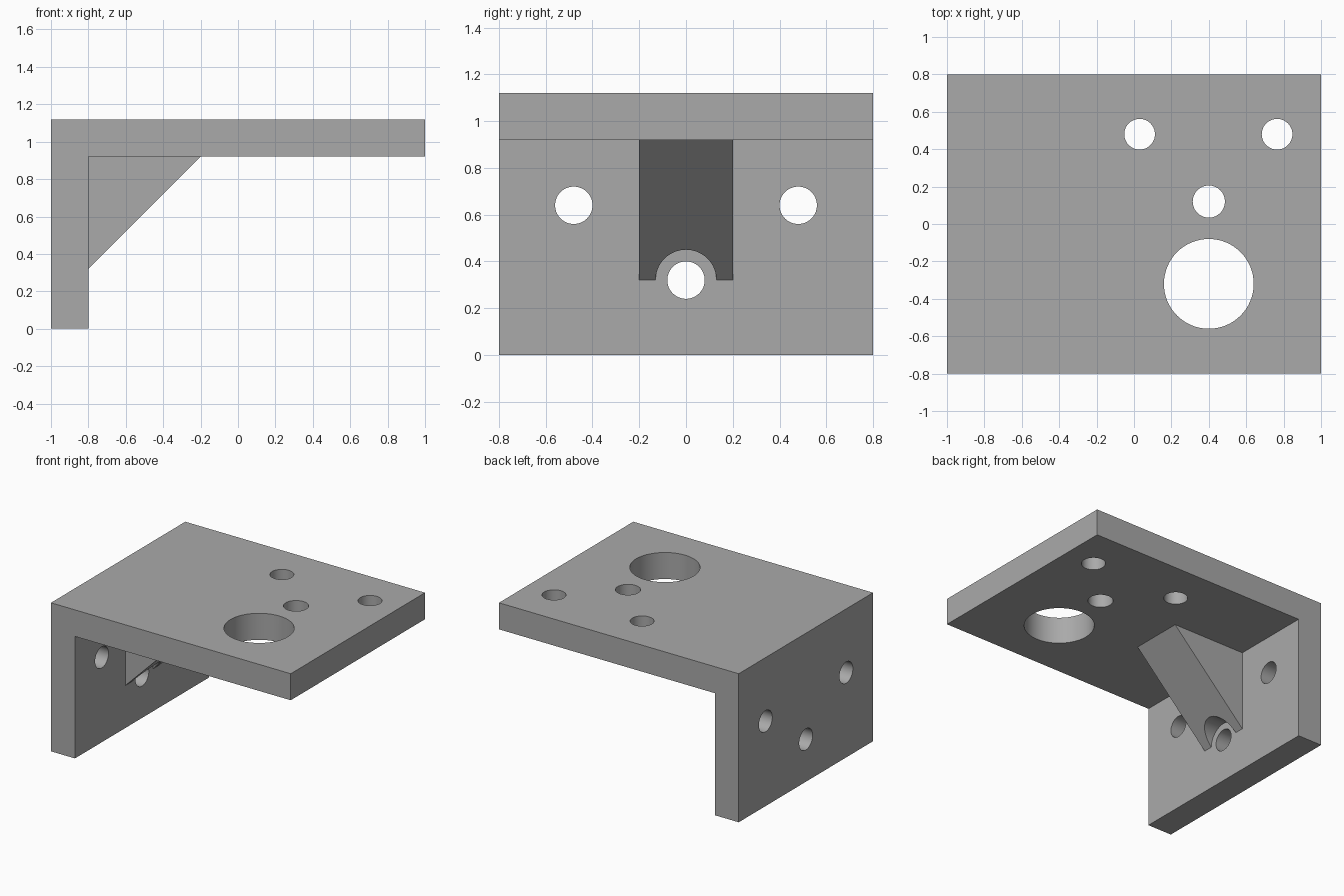
import bpy
import bmesh
from math import radians
from mathutils import Matrix, Vector

cube = bpy.data.objects.get("Cube")
if cube:
    bpy.data.objects.remove(cube, do_unlink=True)

grey = bpy.data.materials.new("plain grey")
grey.use_nodes = True
COLOR = (0.4, 0.4, 0.4, 1)
grey.diffuse_color = COLOR
grey.node_tree.nodes["Principled BSDF"].inputs["Base Color"].default_value = COLOR


def finish(name, bm):
    bmesh.ops.recalc_face_normals(bm, faces=bm.faces)
    mesh = bpy.data.meshes.new(name)
    bm.to_mesh(mesh)
    bm.free()
    mesh.materials.append(grey)
    obj = bpy.data.objects.new(name, mesh)
    bpy.context.collection.objects.link(obj)
    return obj


def extrude_profile(name, points, half_width):
    """Extrude an x-z outline symmetrically along y."""
    bm = bmesh.new()
    face = bm.faces.new([bm.verts.new((x, -half_width, z)) for x, z in points])
    new = bmesh.ops.extrude_face_region(bm, geom=[face])["geom"]
    verts = [v for v in new if isinstance(v, bmesh.types.BMVert)]
    bmesh.ops.translate(bm, vec=(0, 2 * half_width, 0), verts=verts)
    return finish(name, bm)


def drill(name, center, radius, depth, axis):
    """Hidden cylinder used to cut a hole."""
    bm = bmesh.new()
    turn = Vector((0, 0, 1)).rotation_difference(Vector(axis)).to_matrix().to_4x4()
    bmesh.ops.create_cone(bm, cap_ends=True, segments=64, radius1=radius,
                          radius2=radius, depth=depth,
                          matrix=Matrix.Translation(center) @ turn)
    obj = finish(name, bm)
    obj.hide_render = True
    return obj


def combine(target, tool, operation):
    """Apply a boolean and discard the tool."""
    mod = target.modifiers.new(operation.lower(), "BOOLEAN")
    mod.operation = operation
    mod.solver = "EXACT"
    mod.object = tool
    bpy.context.view_layer.objects.active = target
    bpy.ops.object.modifier_apply(modifier=mod.name)
    bpy.data.objects.remove(tool, do_unlink=True)


# L-shaped plate and wall
bracket = extrude_profile("angle_bracket", [
    (-1, 0), (-0.8, 0), (-0.8, 0.92), (1, 0.92), (1, 1.12), (-1, 1.12)], 0.8)

# Diagonal gusset with clearance for the lower bolt, sunk into the L
gusset = extrude_profile("gusset", [
    (-0.9, 0.32), (-0.8, 0.32), (-0.2, 0.92), (-0.2, 1.02), (-0.9, 1.02)], 0.2)
combine(gusset, drill("bolt_clearance", (-0.5, 0, 0.32), 0.13, 1, (1, 0, 0)), "DIFFERENCE")
combine(bracket, gusset, "UNION")

# Holes through the top plate
for x, y, radius in [(0.03, 0.48, 0.082), (0.765, 0.48, 0.082),
                     (0.4, 0.12, 0.086), (0.4, -0.32, 0.24)]:
    combine(bracket, drill("plate_hole", (x, y, 1.02), radius, 0.4, (0, 0, 1)), "DIFFERENCE")

# Holes through the wall
for y, z in [(-0.48, 0.64), (0.48, 0.64), (0, 0.32)]:
    combine(bracket, drill("wall_hole", (-0.9, y, z), 0.08, 0.4, (1, 0, 0)), "DIFFERENCE")

# Smooth bores, sharp edges
bpy.ops.object.select_all(action="DESELECT")
bracket.select_set(True)
bpy.context.view_layer.objects.active = bracket
bpy.ops.object.shade_smooth_by_angle(angle=radians(30))
